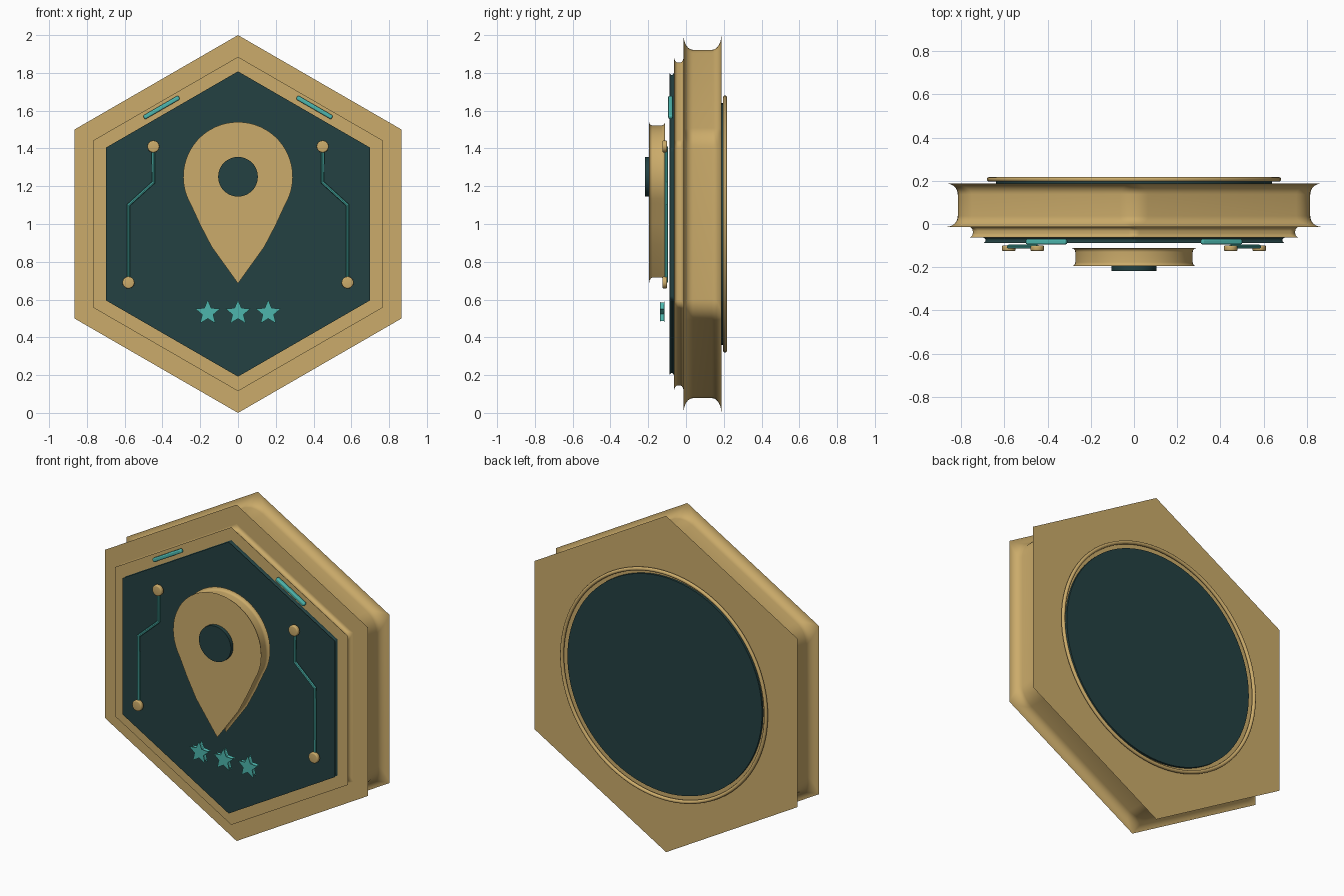
import bpy, bmesh, math
from mathutils import Vector

if "Cube" in bpy.data.objects:
    bpy.data.objects.remove(bpy.data.objects["Cube"])


def material(name, rgb):
    m = bpy.data.materials.new(name)
    m.diffuse_color = (*rgb, 1)
    m.use_nodes = True
    m.node_tree.nodes["Principled BSDF"].inputs["Base Color"].default_value = m.diffuse_color
    return m


GOLD = material("brushed gold", (0.60, 0.41, 0.145))
DARK = material("deep green", (0.017, 0.053, 0.054))
TEAL = material("bright teal", (0.074, 0.468, 0.42))


def finish(obj, mat):
    obj.data.materials.clear()
    obj.data.materials.append(mat)
    bpy.ops.object.select_all(action='DESELECT')
    obj.select_set(True)
    bpy.context.view_layer.objects.active = obj
    bpy.ops.object.shade_smooth_by_angle(angle=math.radians(32))
    return obj


def polygon(n, r, cz, cx=0, inner=None):
    """Counter-clockwise outline in x, z with a point at the top; inner makes a star."""
    pts = []
    for i in range(n):
        rad = inner if inner and i % 2 else r
        a = math.pi / 2 + 2 * math.pi * i / n
        pts.append(Vector((cx + rad * math.cos(a), cz + rad * math.sin(a))))
    return pts


def inset(pts, d, r, k):
    """Move an outline inward by d, with k points rounding each corner to radius r."""
    out = []
    for i, p in enumerate(pts):
        e1 = (p - pts[i - 1]).normalized()
        e2 = (pts[(i + 1) % len(pts)] - p).normalized()
        n1, n2 = Vector((-e1.y, e1.x)), Vector((-e2.y, e2.x))
        mid = (n1 + n2) / (1 + n1.dot(n2))
        if k == 1:
            out.append(p + d * mid)
            continue
        turn = n1.angle_signed(n2)
        for j in range(k):
            a = -turn * j / (k - 1)
            c, s = math.cos(a), math.sin(a)
            n = Vector((c * n1.x - s * n1.y, s * n1.x + c * n1.y))
            out.append(p + (d + r) * mid - r * n)
    return out


def plate(name, pts, y0, y1, mat, cove=0.0, corner=0.0, bulge=0.0):
    """Plate between y0 and y1 whose rim is straight, hollowed or rounded over."""
    steps = 8
    prof = [(0, 0)]
    if cove:
        prof = [(cove * math.sin(t), cove * (1 - math.cos(t)))
                for t in (math.pi / 2 * i / steps for i in range(steps + 1))]
    elif bulge:
        prof = [(bulge * (1 - math.sin(t)), bulge * (1 - math.cos(t)))
                for t in (math.pi / 2 * i / 4 for i in range(5))]
    prof = [(d, y0 + h) for d, h in prof] + [(d, y1 - h) for d, h in reversed(prof)]
    k = 7 if corner else 1
    bm = bmesh.new()
    rings = []
    for d, y in prof:
        r = corner * d / cove if corner else 0
        rings.append([bm.verts.new((q.x, y, q.y)) for q in inset(pts, d, r, k)])
    n = len(rings[0])
    for a, b in zip(rings, rings[1:]):
        for i in range(n):
            j = (i + 1) % n
            bm.faces.new((a[i], a[j], b[j], b[i]))
    bm.faces.new(rings[0])
    bm.faces.new(rings[-1])
    bmesh.ops.remove_doubles(bm, verts=bm.verts, dist=1e-5)
    bmesh.ops.recalc_face_normals(bm, faces=bm.faces)
    me = bpy.data.meshes.new(name)
    bm.to_mesh(me)
    bm.free()
    obj = bpy.data.objects.new(name, me)
    bpy.context.collection.objects.link(obj)
    return finish(obj, mat)


def tube(name, pts, y, radius, mat):
    cu = bpy.data.curves.new(name, 'CURVE')
    cu.dimensions = '3D'
    cu.bevel_depth = radius
    cu.bevel_resolution = 2
    cu.use_fill_caps = True
    sp = cu.splines.new('POLY')
    sp.points.add(len(pts) - 1)
    for point, (x, z) in zip(sp.points, pts):
        point.co = (x, y, z, 1)
    obj = bpy.data.objects.new(name, cu)
    bpy.context.collection.objects.link(obj)
    bpy.ops.object.select_all(action='DESELECT')
    obj.select_set(True)
    bpy.context.view_layer.objects.active = obj
    bpy.ops.object.convert(target='MESH')
    return finish(bpy.context.view_layer.objects.active, mat)


# Stacked hexagonal plates with hollowed rims
plate("badge_body", polygon(6, 1.0, 1), -0.013, 0.187, GOLD, cove=0.05, corner=0.13)
plate("front_frame", polygon(6, 0.885, 1), -0.063, -0.013, GOLD, cove=0.02, corner=0.05)
plate("front_panel", polygon(6, 0.808, 1), -0.088, -0.063, DARK, cove=0.012, corner=0.03)

# Back disc and ring
plate("back_disc", polygon(96, 0.64, 1), 0.187, 0.200, DARK)
bpy.ops.mesh.primitive_torus_add(major_radius=0.671, minor_radius=0.0105, major_segments=96,
                                 minor_segments=12, location=(0, 0.2065, 1),
                                 rotation=(math.pi / 2, 0, 0))
ring = bpy.context.object
ring.name = "back_ring"
finish(ring, GOLD)

# Map pin: round head tapering to a point
pin = []
for i in range(41):
    a = math.radians(-31 + 242 * i / 40)
    pin.append(Vector((0.29 * math.cos(a), 1.25 + 0.29 * math.sin(a))))
taper = [(0.20, 0.995), (0.14, 0.88)]
pin += [Vector((-x, z)) for x, z in taper] + [Vector((0, 0.685))]
pin += [Vector(p) for p in reversed(taper)]
plate("map_pin", pin, -0.195, -0.112, GOLD, cove=0.018)
plate("pin_eye", polygon(48, 0.105, 1.25), -0.217, -0.195, DARK)

# Row of three stars
for i in (-1, 0, 1):
    plate("star", polygon(10, 0.069, 0.53, 0.16 * i, inner=0.031),
          -0.138, -0.114, TEAL, cove=0.006)

# Circuit lines, end nodes and accent bars on both sides
for s, side in ((-1, "left"), (1, "right")):
    path = [(0.448, 1.41), (0.448, 1.22), (0.58, 1.10), (0.58, 0.69)]
    tube(side + "_circuit_line", [(s * x, z) for x, z in path], -0.105, 0.009, TEAL)
    for x, z in (path[0], path[-1]):
        plate(side + "_circuit_node", polygon(16, 0.032, z, s * x),
              -0.125, -0.100, GOLD, bulge=0.007)
    bpy.ops.mesh.primitive_cube_add(size=1, location=(s * 0.405, -0.082, 1.617),
                                    rotation=(0, s * math.radians(30), 0))
    bar = bpy.context.object
    bar.name = side + "_accent_bar"
    bar.scale = (0.215, 0.024, 0.023)
    bpy.ops.object.transform_apply(location=False, rotation=False, scale=True)
    bev = bar.modifiers.new("soft edges", 'BEVEL')
    bev.width = 0.007
    bev.segments = 3
    finish(bar, TEAL)
